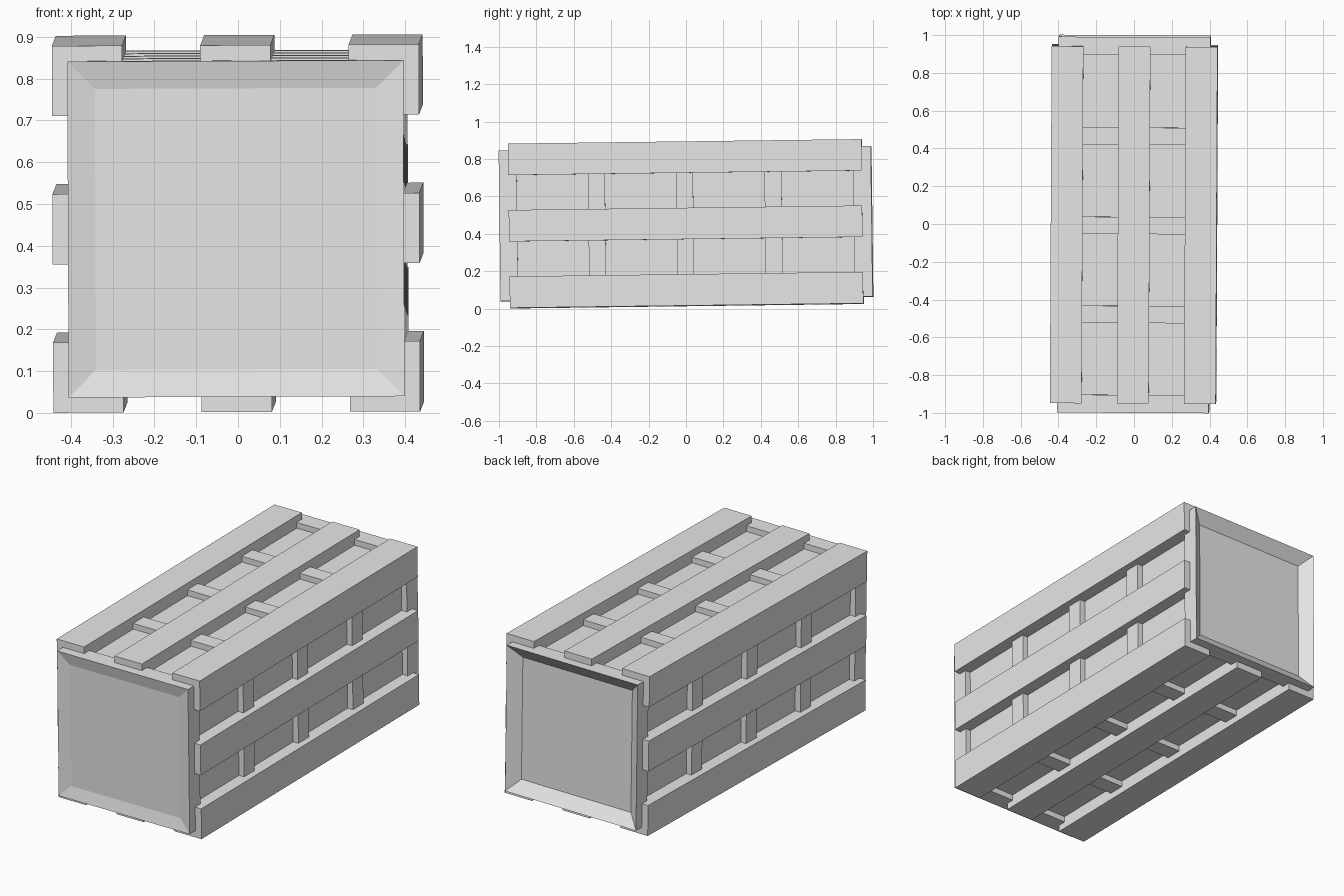
import bpy
import bmesh
from mathutils import Matrix, Euler, Vector

if "Cube" in bpy.data.objects:
    bpy.data.objects.remove(bpy.data.objects["Cube"], do_unlink=True)

GREY = (0.8, 0.8, 0.8, 1.0)
mat = bpy.data.materials.new("plain_grey")
mat.use_nodes = True
mat.diffuse_color = GREY
mat.node_tree.nodes["Principled BSDF"].inputs["Base Color"].default_value = GREY

# The whole crate rests at a very slight tilt
TILT = Matrix.Translation((0, 0, 0.453)) @ Euler((0.0128, -0.004, -0.005)).to_matrix().to_4x4()

HALF = 0.439      # outer face of the planks
FRAME = 0.402     # outer face of the frames and struts
CORE = 0.37       # face of the inner box
PLANK = 0.168     # plank width
PLANK_LEN = 1.89
END = 0.995       # outer face of the end frames


def box(name, centre, size, recess=0.0):
    """Box part; a recess sinks an inset panel into its outward y face."""
    bm = bmesh.new()
    bmesh.ops.create_cube(bm, size=1.0)
    bmesh.ops.scale(bm, vec=size, verts=bm.verts)
    if recess:
        side = 1 if centre[1] > 0 else -1
        bm.normal_update()
        face = max(bm.faces, key=lambda f: f.normal.y * side)
        bmesh.ops.inset_region(bm, faces=[face], thickness=0.093)
        bmesh.ops.translate(bm, vec=(0, -side * recess, 0), verts=face.verts)
    bmesh.ops.translate(bm, vec=Vector(centre), verts=bm.verts)
    bm.normal_update()
    mesh = bpy.data.meshes.new(name)
    bm.to_mesh(mesh)
    bm.free()
    mesh.materials.append(mat)
    obj = bpy.data.objects.new(name, mesh)
    bpy.context.collection.objects.link(obj)
    obj.matrix_world = TILT
    return obj


# Inner box
box("inner_box", (0, 0, 0), (2 * CORE, 1.84, 2 * CORE))

# End frames with sunken panels: shallow in front, deeper at the back
for name, side, depth in (("front", -1, 0.015), ("back", 1, 0.048)):
    box(name + "_end_frame", (0, side * (END - 0.0475), 0),
        (2 * FRAME, 0.095, 2 * FRAME), recess=depth)

# Cross bands that show as struts between the planks
for i, y in enumerate((-0.474, -0.003, 0.47)):
    box(f"cross_band_{i + 1}", (0, y, 0), (2 * FRAME, 0.091, 2 * FRAME))

# Long corner bars
edge = HALF - PLANK / 2
for sx, xname in ((-1, "right"), (1, "left")):
    for sz, zname in ((-1, "lower"), (1, "upper")):
        box(f"{zname}_{xname}_corner_bar", (sx * edge, 0, sz * edge),
            (PLANK, PLANK_LEN, PLANK))

# Middle planks, one along each long side
thick = HALF - CORE
mid = (HALF + CORE) / 2
for s, xname, zname in ((-1, "right", "bottom"), (1, "left", "top")):
    box(xname + "_middle_plank", (s * mid, 0, 0), (thick, PLANK_LEN, PLANK))
    box(zname + "_middle_plank", (0, 0, s * mid), (PLANK, PLANK_LEN, thick))
